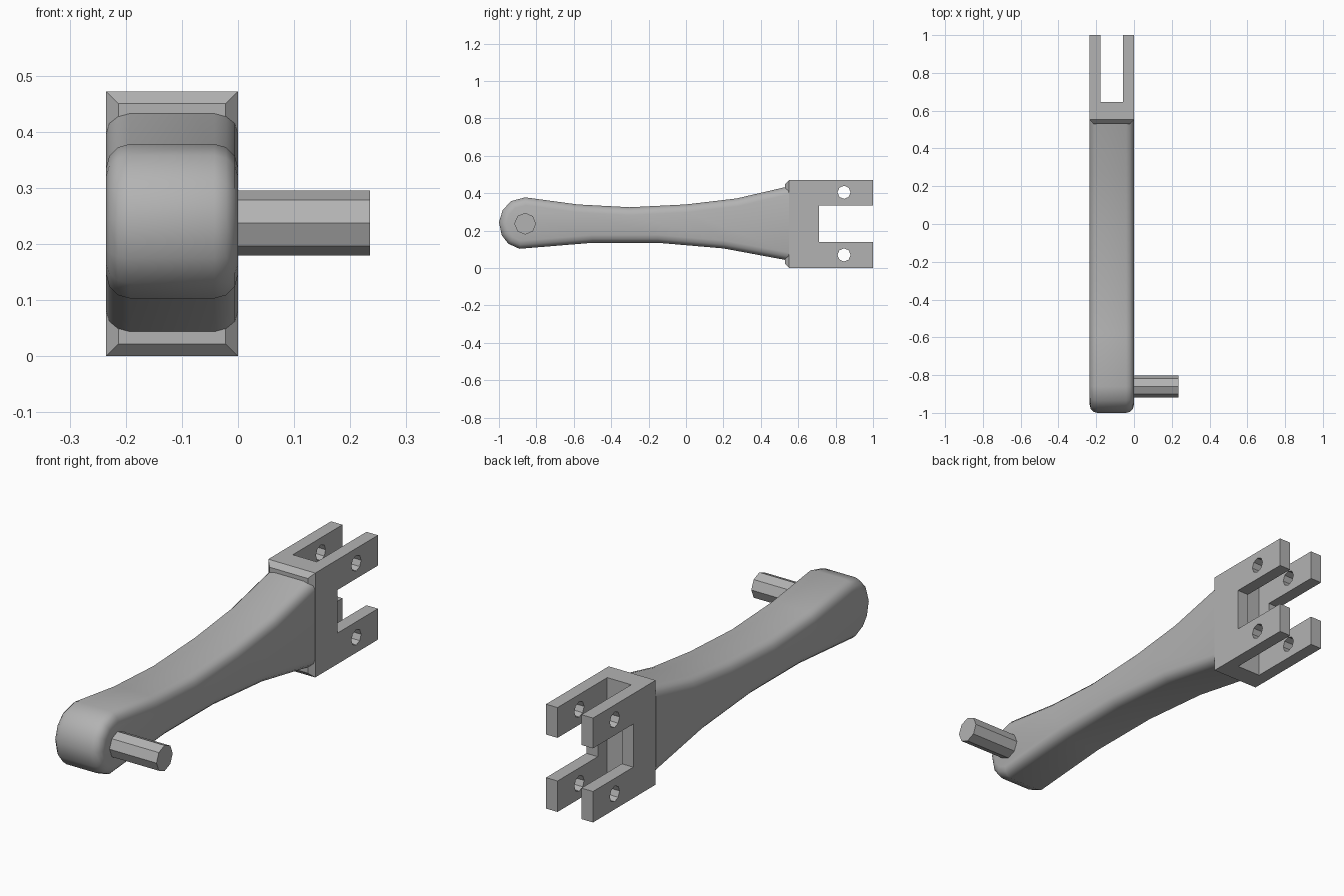
import bpy, bmesh
from math import radians, pi
from mathutils import Matrix

cube = bpy.data.objects.get("Cube")
if cube:
    bpy.data.objects.remove(cube, do_unlink=True)

WIDTH = 0.235
MID_X = -WIDTH / 2

metal = bpy.data.materials.new("grey metal")
metal.use_nodes = True
metal.diffuse_color = (0.45, 0.45, 0.45, 1)
metal.node_tree.nodes["Principled BSDF"].inputs["Base Color"].default_value = metal.diffuse_color


def make_object(name, bm):
    bmesh.ops.recalc_face_normals(bm, faces=bm.faces)
    mesh = bpy.data.meshes.new(name)
    bm.to_mesh(mesh)
    bm.free()
    mesh.materials.append(metal)
    obj = bpy.data.objects.new(name, mesh)
    bpy.context.collection.objects.link(obj)
    return obj


def box_bm(x0, x1, y0, y1, z0, z1):
    bm = bmesh.new()
    place = (Matrix.Translation(((x0 + x1) / 2, (y0 + y1) / 2, (z0 + z1) / 2))
             @ Matrix.Diagonal((x1 - x0, y1 - y0, z1 - z0, 1)))
    bmesh.ops.create_cube(bm, size=1, matrix=place)
    return bm


def rod(name, x0, x1, y, z, radius):
    bm = bmesh.new()
    bmesh.ops.create_cone(bm, cap_ends=True, segments=8, radius1=radius, radius2=radius,
                          depth=x1 - x0,
                          matrix=Matrix.Translation(((x0 + x1) / 2, y, z))
                          @ Matrix.Rotation(pi / 2, 4, 'Y'))
    return make_object(name, bm)


def cut(target, cutter):
    cutter.hide_render = True
    mod = target.modifiers.new("cut", 'BOOLEAN')
    mod.operation = 'DIFFERENCE'
    mod.solver = 'EXACT'
    mod.object = cutter
    bpy.context.view_layer.objects.active = target
    bpy.ops.object.modifier_apply(modifier=mod.name)
    bpy.data.objects.remove(cutter, do_unlink=True)


# Lever arm: waisted side outline with a rounded tip, (y, z)
top = [(0.55, 0.437), (0.27, 0.372), (0, 0.34), (-0.3, 0.325), (-0.58, 0.34), (-0.86, 0.378)]
tip = [(-0.935, 0.358), (-0.98, 0.31), (-1, 0.245), (-0.985, 0.175), (-0.95, 0.13)]
bottom = [(-0.89, 0.103), (-0.5, 0.135), (-0.15, 0.135), (0.2, 0.105), (0.55, 0.04)]
bm = bmesh.new()
face = bm.faces.new([bm.verts.new((-WIDTH, y, z)) for y, z in top + tip + bottom])
extruded = bmesh.ops.extrude_face_region(bm, geom=[face], use_keep_orig=True)
bmesh.ops.translate(bm, vec=(WIDTH, 0, 0),
                    verts=[v for v in extruded["geom"] if isinstance(v, bmesh.types.BMVert)])
bmesh.ops.recalc_face_normals(bm, faces=bm.faces)
rim = [e for e in bm.edges
       if abs(e.verts[0].co.x - e.verts[1].co.x) < 0.001
       and min(v.co.y for v in e.verts) < 0.54]
bmesh.ops.bevel(bm, geom=rim, offset=0.042, offset_type='OFFSET', segments=3,
                profile=0.5, affect='EDGES', clamp_overlap=False)
arm = make_object("lever_arm", bm)
bpy.ops.object.select_all(action='DESELECT')
arm.select_set(True)
bpy.context.view_layer.objects.active = arm
bpy.ops.object.shade_smooth_by_angle(angle=radians(35))

# Fork block with a chamfered front, split by a side notch and a vertical slot
bm = box_bm(-WIDTH, 0, 0.53, 1, 0, 0.472)
front_edges = [e for e in bm.edges if all(v.co.y < 0.54 for v in e.verts)]
bmesh.ops.bevel(bm, geom=front_edges, offset=0.022, segments=1, affect='EDGES')
fork = make_object("fork_block", bm)
cut(fork, make_object("notch_cutter", box_bm(-0.5, 0.3, 0.712, 1.2, 0.14, 0.335)))
cut(fork, make_object("slot_cutter", box_bm(MID_X - 0.06, MID_X + 0.06, 0.645, 1.2, -0.2, 0.7)))
for z in (0.07, 0.405):
    cut(fork, rod("hole_cutter", -0.5, 0.3, 0.845, z, 0.035))

# Octagonal handle pin
rod("handle_pin", -0.02, WIDTH, -0.86, 0.237, 0.058)
